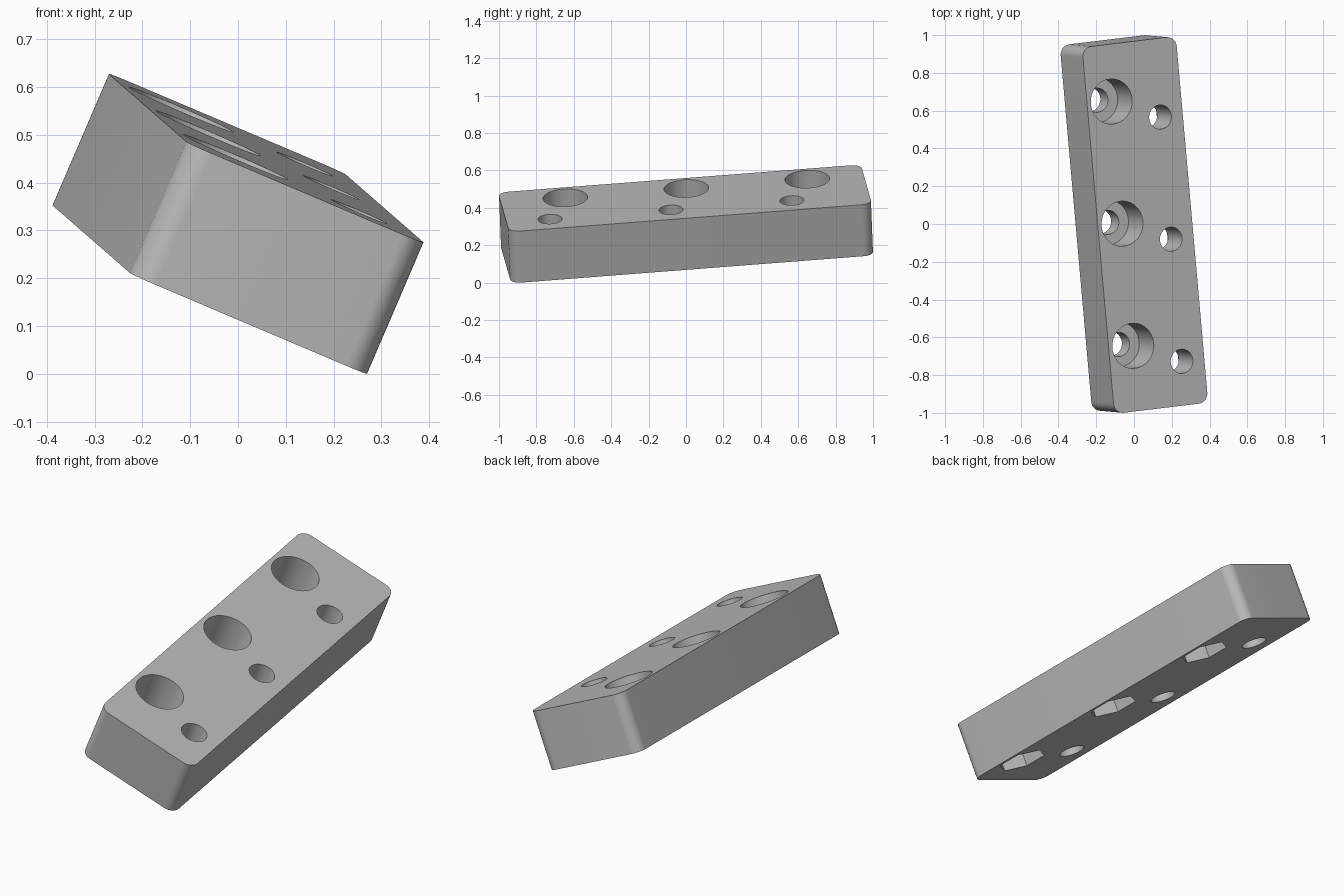
import bpy, bmesh, math
from mathutils import Matrix, Vector

if "Cube" in bpy.data.objects:
    bpy.data.objects.remove(bpy.data.objects["Cube"])

MM = 0.0217                      # one design unit
LENGTH, WIDTH, THICK, RADIUS, PITCH = 90 * MM, 25 * MM, 13.8 * MM, 2.5 * MM, 30 * MM
BOLT = Vector((-6 * MM, MM))     # middle counterbored hole
NUT = Vector((6.5 * MM, -4.2 * MM))  # middle hole with nut pocket
TOP, BOTTOM = THICK / 2, -THICK / 2


def add_object(name, bm):
    bmesh.ops.recalc_face_normals(bm, faces=bm.faces)
    mesh = bpy.data.meshes.new(name)
    bm.to_mesh(mesh)
    bm.free()
    obj = bpy.data.objects.new(name, mesh)
    bpy.context.collection.objects.link(obj)
    return obj


def cut_row(body, name, centres, radius, low, high, sides=64, turn=0.0):
    """Cut a row of three prisms through the body at each centre."""
    bm = bmesh.new()
    for c in centres:
        for i in (-1, 0, 1):
            place = Matrix.Translation((c.x, c.y + i * PITCH, (low + high) / 2))
            bmesh.ops.create_cone(bm, cap_ends=True, segments=sides, radius1=radius,
                                  radius2=radius, depth=high - low,
                                  matrix=place @ Matrix.Rotation(turn, 4, 'Z'))
    cutter = add_object(name, bm)
    mod = body.modifiers.new(name, 'BOOLEAN')
    mod.operation, mod.solver, mod.object = 'DIFFERENCE', 'EXACT', cutter
    bpy.context.view_layer.objects.active = body
    bpy.ops.object.modifier_apply(modifier=mod.name)
    bpy.data.objects.remove(cutter)


# block with rounded upright corners
bm = bmesh.new()
bmesh.ops.create_cube(bm, size=1, matrix=Matrix.Diagonal((WIDTH, LENGTH, THICK, 1)))
upright = [e for e in bm.edges if abs(e.verts[0].co.z - e.verts[1].co.z) > THICK / 2]
bmesh.ops.bevel(bm, geom=upright, offset=RADIUS, segments=10, profile=0.5, affect='EDGES')
block = add_object("mounting_block", bm)

# through bores, counterbores from the top, nut pockets from the bottom
cut_row(block, "bores", (BOLT, NUT), 2.95 * MM, BOTTOM - 0.1, TOP + 0.1)
cut_row(block, "counterbores", (BOLT,), 5.5 * MM, TOP - 9 * MM, TOP + 0.1)
cut_row(block, "nut_pockets", (NUT,), 5.7 * MM, BOTTOM - 0.1, BOTTOM + 5 * MM, 6)

# plain grey finish
grey = bpy.data.materials.new("grey")
grey.use_nodes = True
colour = (0.5, 0.5, 0.5, 1)
grey.diffuse_color = colour
grey.node_tree.nodes["Principled BSDF"].inputs["Base Color"].default_value = colour
block.data.materials.clear()
block.data.materials.append(grey)

# tilt the block and stand it on the ground
along = Vector((-0.0877, 0.993, 0.0765)).normalized()
up = Vector((0.394, -0.036, 0.918))
up = (up - along * up.dot(along)).normalized()
tilt = Matrix((along.cross(up), along, up)).transposed().to_4x4()
block.data.transform(tilt)
lowest = min(v.co.z for v in block.data.vertices)
block.data.transform(Matrix.Translation((0, 0, -lowest)))

bpy.ops.object.select_all(action='DESELECT')
block.select_set(True)
bpy.context.view_layer.objects.active = block
bpy.ops.object.shade_smooth_by_angle(angle=math.radians(30))
